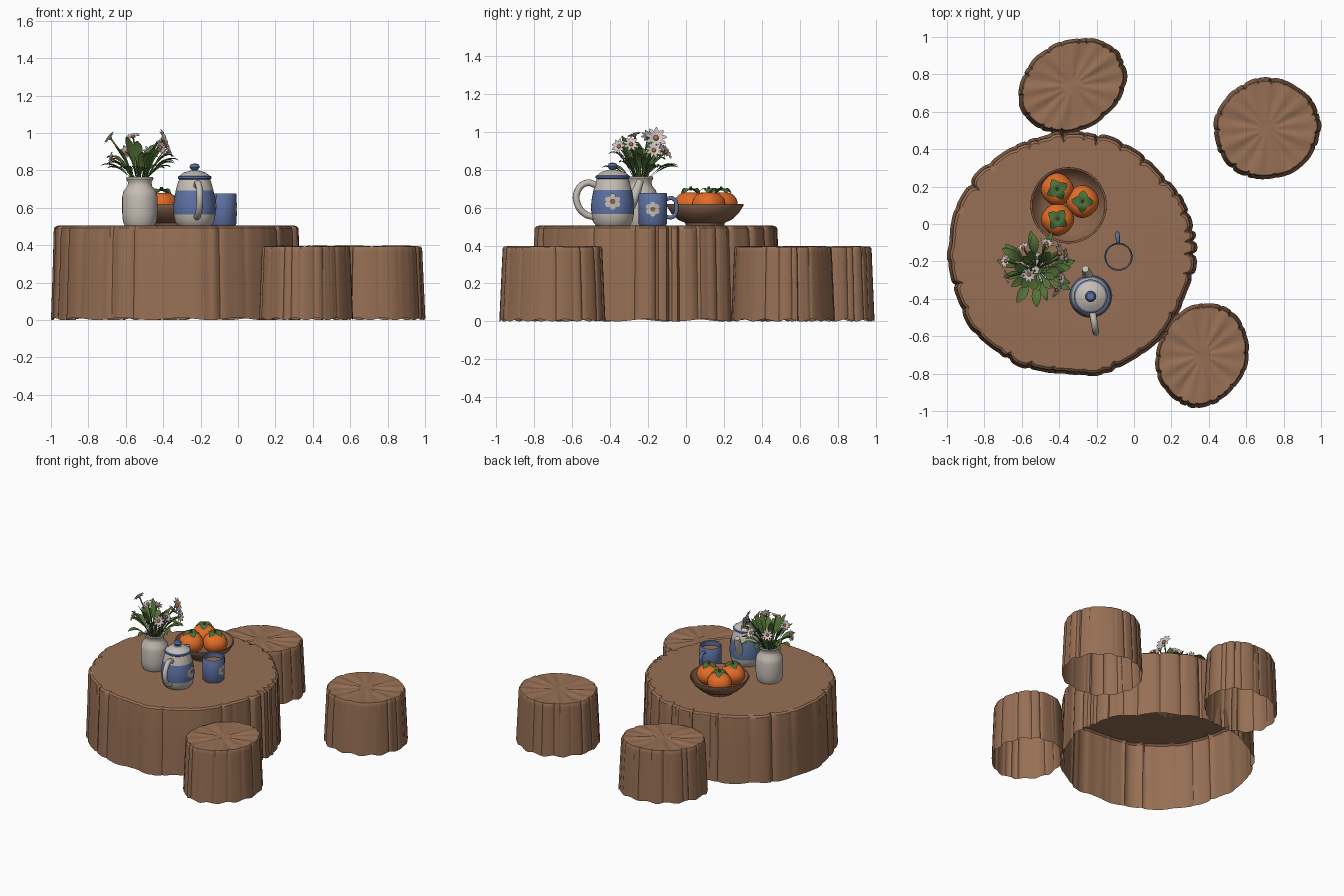
import bpy, bmesh, math, random
from math import sin, cos, pi, tau
from mathutils import Vector

if "Cube" in bpy.data.objects:
    bpy.data.objects.remove(bpy.data.objects["Cube"])


def material(name, *rgb):
    m = bpy.data.materials.new(name)
    m.use_nodes = True
    m.diffuse_color = (*rgb, 1)
    m.node_tree.nodes["Principled BSDF"].inputs["Base Color"].default_value = (*rgb, 1)
    return m


WOOD = material("wood", 0.31, 0.16, 0.09)
BOWL = material("bowl_wood", 0.25, 0.125, 0.07)
CREAM = material("cream_glaze", 0.56, 0.51, 0.46)
BLUE = material("blue_glaze", 0.11, 0.17, 0.37)
ORANGE = material("orange_fruit", 0.76, 0.15, 0.02)
CALYX = material("calyx_green", 0.07, 0.16, 0.04)
LEAF = material("leaf_green", 0.09, 0.17, 0.04)
PETAL = material("petal_white", 0.65, 0.58, 0.56)
HEART = material("flower_heart", 0.5, 0.17, 0.04)


def finish(name, bm, mats, angle=40):
    me = bpy.data.meshes.new(name)
    bm.normal_update()
    bm.to_mesh(me)
    bm.free()
    for m in mats:
        me.materials.append(m)
    for p in me.polygons:
        p.use_smooth = True
    me.set_sharp_from_angle(angle=math.radians(angle))
    ob = bpy.data.objects.new(name, me)
    bpy.context.collection.objects.link(ob)
    return ob


def bridge(bm, a, b, mat=0):
    n = len(a)
    for i in range(n):
        j = (i + 1) % n
        bm.faces.new((a[i], a[j], b[j], b[i])).material_index = mat


def lathe(name, x, y, profile, mats, n=40):
    """Turn (radius, height, material) rows; each row colours the band above it."""
    bm = bmesh.new()
    rings = [[bm.verts.new((x + r * cos(tau * i / n), y + r * sin(tau * i / n), z))
              for i in range(n)] for r, z, _ in profile]
    for k in range(len(rings) - 1):
        bridge(bm, rings[k], rings[k + 1], profile[k][2])
    bmesh.ops.remove_doubles(bm, verts=bm.verts, dist=1e-5)
    return finish(name, bm, mats)


def tube(name, points, radius, mat, taper=1.0):
    cu = bpy.data.curves.new(name, "CURVE")
    cu.dimensions = "3D"
    cu.bevel_depth, cu.bevel_resolution, cu.resolution_u = radius, 3, 6
    cu.use_fill_caps = True
    sp = cu.splines.new("BEZIER")
    sp.bezier_points.add(len(points) - 1)
    for i, (bp, co) in enumerate(zip(sp.bezier_points, points)):
        bp.co = co
        bp.handle_left_type = bp.handle_right_type = "AUTO"
        bp.radius = 1 + (taper - 1) * i / (len(points) - 1)
    cu.materials.append(mat)
    ob = bpy.data.objects.new(name, cu)
    bpy.context.collection.objects.link(ob)
    return ob


def stump(name, x, y, rx, ry, turn, top, taper, lobes, seed, crinkle):
    """Hollow log with bark lobes parted by narrow grooves, open underneath."""
    rnd = random.Random(seed)
    n = 288
    cuts = [0.0]
    for _ in range(lobes):
        cuts.append(cuts[-1] + rnd.uniform(0.4, 1.6))
    cuts = [c / cuts[-1] for c in cuts]
    swell = [rnd.uniform(-0.015, 0.015) for _ in range(lobes)]
    groove = [rnd.uniform(0.01, 0.045) for _ in range(lobes)]
    phase = [rnd.uniform(0, tau) for _ in range(4)]
    bark = []
    for i in range(n):
        u = i / n
        k = max(j for j in range(lobes) if cuts[j] <= u)
        t = 2 * (u - cuts[k]) / (cuts[k + 1] - cuts[k]) - 1
        g = groove[k] if t < 0 else groove[(k + 1) % lobes]
        wave = 0.008 * sin(5 * tau * u + phase[0]) + 0.005 * sin(11 * tau * u + phase[1])
        bark.append((swell[k] * (1 - t * t) + wave, -g * abs(t) ** 5))
    # scale, height, groove strength, radial crinkle
    rows = [(1, 0.0, 0.7, 0), (0.5 + taper / 2, top * 0.5, 0.8, 0),
            (taper + 0.003, top - 0.03, 1, 0), (taper, top - 0.012, 1.3, 0),
            (taper - 0.02, top - 0.001, 1.5, 0.2), (taper - 0.06, top, 0.9, 0.5),
            (taper * 0.55, top, 0.2, 1), (taper * 0.2, top, 0, 0.6)]
    bm = bmesh.new()
    rings = []
    for s, z, g, c in rows:
        ring = []
        for i in range(n):
            a = tau * i / n
            r = s * (1 + min(1, s * 1.2) * (bark[i][0] + bark[i][1] * g))
            px, py = rx * r * cos(a), ry * r * sin(a)
            h = z + c * crinkle * (sin(9 * a + phase[2]) * sin(4 * a + phase[3]) - 0.5)
            if z == 0:
                h = 0.006 + 0.006 * sin(13 * a + phase[3])
            ring.append(bm.verts.new((x + px * cos(turn) - py * sin(turn),
                                      y + px * sin(turn) + py * cos(turn), h)))
        rings.append(ring)
    for a, b in zip(rings, rings[1:]):
        bridge(bm, a, b)
    bm.faces.new(rings[-1])
    return finish(name, bm, [WOOD], 35)


# Log table and three stools
stump("table_log", -0.335, -0.16, 0.665, 0.657, 0, 0.505, 0.975, 38, 4, 0.0)
stump("stool_back", -0.33, 0.74, 0.305, 0.24, 0.52, 0.395, 0.94, 22, 7, 0.007)
stump("stool_left", 0.712, 0.51, 0.287, 0.272, 0.3, 0.395, 0.94, 24, 11, 0.007)
stump("stool_front", 0.365, -0.70, 0.285, 0.243, 1.2, 0.395, 0.94, 22, 15, 0.007)

# Vase
VX, VY = -0.525, -0.245
lathe("vase", VX, VY, [(r, z, 0) for r, z in (
    (0, 0.505), (0.08, 0.505), (0.09, 0.525), (0.094, 0.57), (0.094, 0.66), (0.087, 0.69),
    (0.066, 0.715), (0.063, 0.735), (0.073, 0.755), (0.07, 0.764), (0.058, 0.755),
    (0.055, 0.72), (0, 0.715))], [CREAM])

# Teapot: body bands, lid, knob, spout, handle
TX, TY = -0.232, -0.387
lathe("teapot_body", TX, TY, [
    (0, 0.505, 0), (0.088, 0.505, 0), (0.104, 0.525, 0), (0.112, 0.565, 1), (0.114, 0.61, 1),
    (0.109, 0.655, 1), (0.101, 0.692, 0), (0.091, 0.73, 0), (0.083, 0.752, 1),
    (0.09, 0.757, 1), (0.09, 0.767, 1), (0.08, 0.772, 0), (0.06, 0.788, 0),
    (0.03, 0.797, 1), (0.013, 0.801, 1), (0.02, 0.806, 1), (0.028, 0.819, 1),
    (0.02, 0.833, 1), (0, 0.838, 1)], [CREAM, BLUE])
tube("teapot_spout", [(-0.24, -0.30, 0.61), (-0.25, -0.268, 0.67), (-0.26, -0.24, 0.745)],
     0.034, CREAM, 0.55)
tube("teapot_handle", [(-0.222, -0.465, 0.715), (-0.213, -0.525, 0.73), (-0.205, -0.573, 0.685),
                       (-0.205, -0.573, 0.62), (-0.213, -0.53, 0.565), (-0.222, -0.48, 0.55)],
     0.018, CREAM)

# Mug with tea and handle
MX, MY = -0.083, -0.175
lathe("mug", MX, MY, [(0, 0.505, 0), (0.068, 0.505, 0), (0.075, 0.515, 0), (0.075, 0.672, 0),
                      (0.072, 0.676, 0), (0.066, 0.672, 0), (0.066, 0.64, 1), (0, 0.64, 1)],
      [BLUE, WOOD])
tube("mug_handle", [(-0.086, -0.105, 0.645), (-0.087, -0.068, 0.648), (-0.088, -0.05, 0.6),
                    (-0.087, -0.068, 0.552), (-0.086, -0.105, 0.55)], 0.011, BLUE)


def painted_flower(name, x, y, radius, z, size):
    """Thin blossom wrapped around a round vessel on its +x side."""
    bm = bmesh.new()

    def put(u, v, lift):
        r = radius + lift
        return bm.verts.new((x + r * cos(u / radius), y + r * sin(u / radius), z + v))
    for k in range(6):
        a = tau * k / 6 + pi / 2
        cu, cv = cos(a) * size * 0.62, sin(a) * size * 0.62
        bm.faces.new([put(cu + size * 0.36 * cos(tau * i / 10),
                          cv + size * 0.36 * sin(tau * i / 10), 0.002) for i in range(10)])
    heart = bm.faces.new([put(size * 0.3 * cos(tau * i / 10), size * 0.3 * sin(tau * i / 10), 0.004)
                          for i in range(10)])
    heart.material_index = 1
    finish(name, bm, [CREAM, BOWL])


painted_flower("teapot_blossom", TX, TY, 0.114, 0.632, 0.045)
painted_flower("mug_blossom", MX, MY, 0.075, 0.592, 0.04)

# Bowl of fruit
BX, BY = -0.35, 0.1
lathe("bowl", BX, BY, [(r, z, 0) for r, z in (
    (0, 0.505), (0.1, 0.505), (0.105, 0.52), (0.14, 0.535), (0.178, 0.57), (0.204, 0.612),
    (0.203, 0.62), (0.194, 0.618), (0.17, 0.58), (0.13, 0.55), (0, 0.54))], [BOWL], 48)


def leaf_blade(bm, path, side, width, fold, mat=0):
    """Folded blade along a path; width(t) gives the half width."""
    last = None
    for i, p in enumerate(path):
        w = width(i / (len(path) - 1))
        row = [bm.verts.new(p + side * w * s + fold * w * abs(s)) for s in (-1, 0, 1)]
        if last:
            for k in (0, 1):
                bm.faces.new((last[k], last[k + 1], row[k + 1], row[k])).material_index = mat
        last = row


for idx, (fx, fy) in enumerate(((-0.41, 0.185), (-0.275, 0.12), (-0.408, 0.025))):
    bm = bmesh.new()
    bmesh.ops.create_uvsphere(bm, u_segments=32, v_segments=16, radius=1)
    for v in bm.verts:
        lobe = 1 + 0.025 * cos(4 * math.atan2(v.co.y, v.co.x))
        dimple = 0.012 * max(0, v.co.z) ** 12
        v.co = (fx + v.co.x * 0.086 * lobe, fy + v.co.y * 0.086 * lobe,
                0.617 + v.co.z * 0.073 - dimple)
    finish(f"fruit_{idx + 1}", bm, [ORANGE])
    bm = bmesh.new()
    for k in range(4):
        a = tau * k / 4 + 0.5 + idx
        d, s = Vector((cos(a), sin(a), 0)), Vector((-sin(a), cos(a), 0))
        path = [Vector((fx, fy, 0.69 + 0.012 * sin(4 * t / 5) - 0.004 * t / 5)) + d * 0.06 * t / 5
                for t in range(6)]
        leaf_blade(bm, path, s, lambda t: 0.004 + 0.023 * sin(pi * min(1, t ** 0.8)),
                   Vector((0, 0, 0.1)))
    bmesh.ops.create_cone(bm, cap_ends=True, segments=8, radius1=0.008, radius2=0.006, depth=0.02)
    bmesh.ops.translate(bm, verts=bm.verts[-16:], vec=(fx, fy, 0.7))
    finish(f"fruit_calyx_{idx + 1}", bm, [CALYX])

# Foliage
rnd = random.Random(5)
bm = bmesh.new()
for k in range(30):
    a = k * 2.4 + rnd.uniform(-0.3, 0.3)
    d, s = Vector((cos(a), sin(a), 0)), Vector((-sin(a), cos(a), 0))
    reach = rnd.uniform(0.07, 0.2)
    rise = rnd.uniform(0.16, 0.25) if reach < 0.14 else rnd.uniform(0.08, 0.16)
    droop = 0.9 if reach > 0.14 else 0.25
    base = Vector((VX, VY, 0.73)) + d * 0.02
    path = [base + d * reach * t + Vector((0, 0, rise * (t * (1 + droop) - droop * t ** 3)))
            for t in (i / 9 for i in range(10))]
    blade = rnd.uniform(0.016, 0.024)
    leaf_blade(bm, path, s, lambda t: 0.003 + blade * sin(pi * max(0, (t - 0.35) / 0.65)),
               Vector((0, 0, 0.35)))
finish("foliage", bm, [LEAF])

# Daisies: position, facing direction, size
daisies = [((-0.405, -0.16, 0.965), (0.8, 0.2, 0.3), 0.06), ((-0.375, -0.17, 0.9), (0.9, 0.1, 0.3), 0.045),
           ((-0.42, -0.35, 0.92), (0.7, -0.5, 0.3), 0.045), ((-0.40, -0.29, 0.93), (0.8, 0.1, 0.5), 0.045),
           ((-0.68, -0.2, 0.97), (-0.8, 0.2, 0.6), 0.042), ((-0.56, -0.27, 0.975), (-0.2, -0.3, 0.9), 0.042),
           ((-0.67, -0.28, 0.86), (-0.9, -0.2, 0.2), 0.042), ((-0.47, -0.11, 0.89), (0.3, 0.8, 0.5), 0.045),
           ((-0.59, -0.13, 0.9), (-0.4, 0.8, 0.4), 0.042)]
for idx, (pos, face, size) in enumerate(daisies):
    pos, face = Vector(pos), Vector(face).normalized()
    u = face.orthogonal().normalized()
    w = face.cross(u)
    bm = bmesh.new()
    for k in range(9):
        a = tau * k / 9
        d, s = u * cos(a) + w * sin(a), w * cos(a) - u * sin(a)
        path = [pos + d * size * t / 4 + face * 0.012 * sin(t / 2) for t in range(5)]
        leaf_blade(bm, path, s, lambda t: size * (0.03 + 0.17 * sin(pi * t ** 1.3)), face * 0.2)
    made = bmesh.ops.create_uvsphere(bm, u_segments=12, v_segments=8, radius=size * 0.24)["verts"]
    bmesh.ops.translate(bm, verts=made, vec=pos + face * 0.006)
    for f in {f for v in made for f in v.link_faces}:
        f.material_index = 1
    finish(f"daisy_{idx + 1}", bm, [PETAL, HEART])
    root = Vector((VX, VY, 0.72)).lerp(Vector((pos.x, pos.y, 0.72)), 0.15)
    bend = root.lerp(pos, 0.5) + Vector((0, 0, 0.03))
    tube(f"daisy_stem_{idx + 1}", [root, bend, pos], 0.0045, LEAF)
